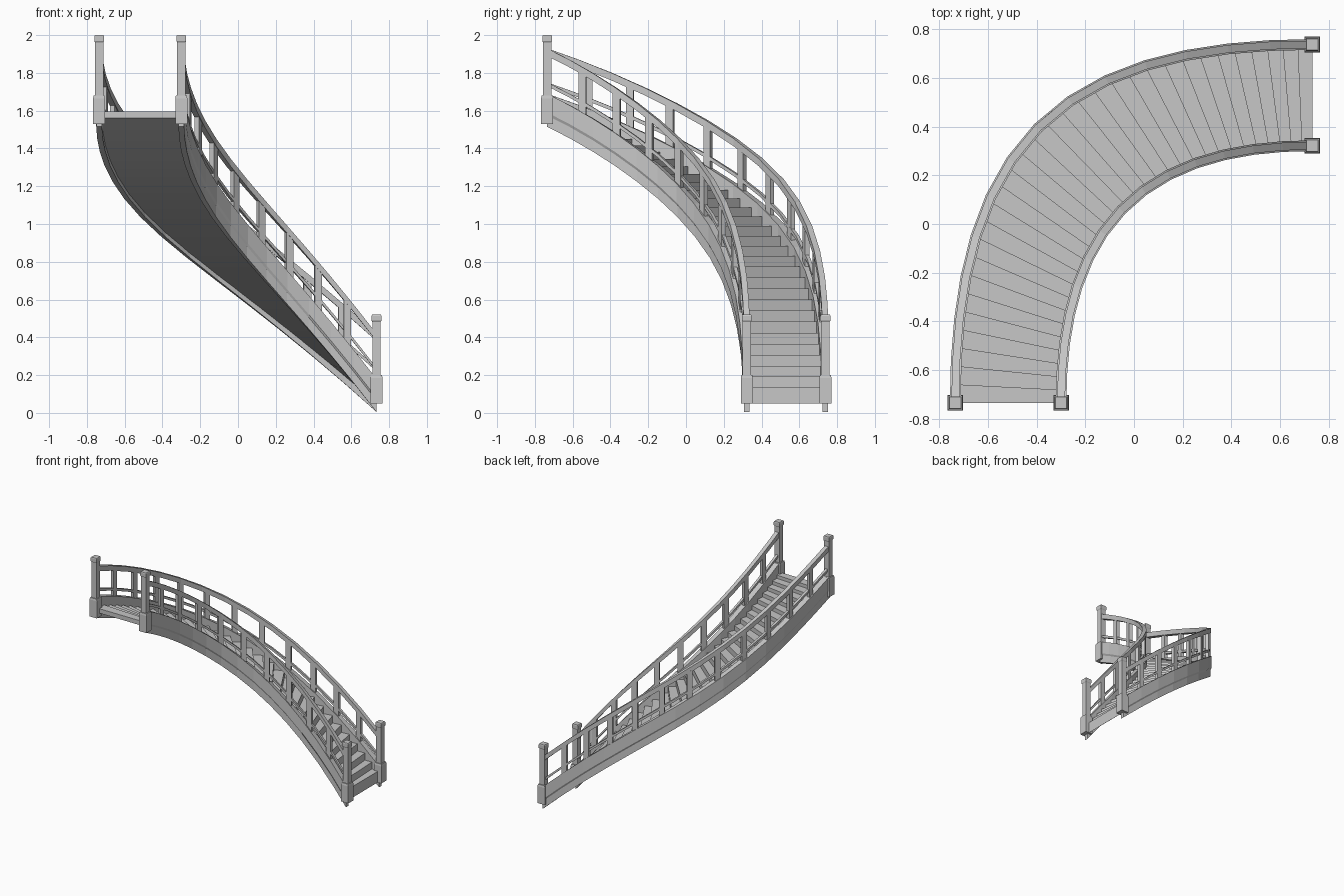
import bpy
import bmesh
import math
from mathutils import Vector

if "Cube" in bpy.data.objects:
    bpy.data.objects.remove(bpy.data.objects["Cube"])

GREY = (0.57, 0.57, 0.57, 1)
grey = bpy.data.materials.new("plain grey")
grey.use_nodes = True
grey.diffuse_color = GREY
grey.node_tree.nodes["Principled BSDF"].inputs["Base Color"].default_value = GREY

STEPS = 32
SEGMENTS = 14


class Side:
    """Plan curve of one side of the stair, run from bottom to top by arc length."""

    def __init__(self, start, end, handle):
        a, d = Vector(start), Vector(end)
        b, c = a - Vector((handle, 0)), d + Vector((0, handle))
        self.pts = []
        for i in range(201):
            t = i / 200
            w = 1 - t
            self.pts.append(a * w**3 + b * 3 * w * w * t + c * 3 * w * t * t + d * t**3)
        self.dist = [0]
        for p, q in zip(self.pts, self.pts[1:]):
            self.dist.append(self.dist[-1] + (q - p).length)

    def at(self, s):
        goal = min(max(s, 0), 1) * self.dist[-1]
        i = 0
        while i < 199 and self.dist[i + 1] < goal:
            i += 1
        f = (goal - self.dist[i]) / (self.dist[i + 1] - self.dist[i])
        return self.pts[i].lerp(self.pts[i + 1], f)

    def normal(self, s):
        d = (self.at(s + 0.01) - self.at(s - 0.01)).normalized()
        return Vector((-d.y, d.x))


def climb(s):
    """Height of the stringer's lower edge."""
    return 0.005 + 2.2 * s - 0.69 * s * s


def step_place(u):
    """Steps stand closer together near the bottom."""
    return u - 0.25 * u * (1 - u) ** 3


def underside(s):
    return climb(s) + 0.045 - 0.09 * s * (1 - s)


def finish(bm, name):
    bmesh.ops.recalc_face_normals(bm, faces=bm.faces)
    mesh = bpy.data.meshes.new(name)
    bm.to_mesh(mesh)
    bm.free()
    mesh.materials.append(grey)
    obj = bpy.data.objects.new(name, mesh)
    bpy.context.collection.objects.link(obj)


def skin(bm, rings):
    """Join rings of points into a closed tube."""
    loops = [[bm.verts.new(p) for p in ring] for ring in rings]
    n = len(loops[0])
    for a, b in zip(loops, loops[1:]):
        for i in range(n):
            j = (i + 1) % n
            bm.faces.new((a[i], a[j], b[j], b[i]))
    bm.faces.new(loops[0])
    bm.faces.new(loops[-1])


def sweep(bm, side, profile, s0=0, s1=1, count=SEGMENTS):
    rings = []
    for k in range(count + 1):
        s = s0 + (s1 - s0) * k / count
        p, n, z = side.at(s), side.normal(s), climb(s)
        rings.append([(p.x + n.x * d, p.y + n.y * d, z + h) for d, h in profile])
    skin(bm, rings)


def box(half, low, high):
    return [(-half, low), (half, low), (half, high), (-half, high)]


def post(name, centre, base):
    """Square newel post with a plinth and cap."""
    outline = [(0.032, 0), (0.032, 0.135), (0.029, 0.15), (0.022, 0.15), (0.022, 0.432),
               (0.026, 0.438), (0.026, 0.464), (0.023, 0.47)]
    corners = [(-1, -1), (1, -1), (1, 1), (-1, 1)]
    bm = bmesh.new()
    skin(bm, [[(centre.x + r * x, centre.y + r * y, base + z) for x, y in corners]
              for r, z in outline])
    finish(bm, name)


outer = Side((0.733, 0.738), (-0.735, -0.735), 1.05)
inner = Side((0.733, 0.322), (-0.3, -0.735), 0.71)

# Stringer, handrail, mid rail, balusters and posts of each side
stringer = [(-0.015, 0), (0.015, 0), (0.015, 0.06), (0.022, 0.075),
            (0.022, 0.175), (-0.022, 0.175), (-0.022, 0.075), (-0.015, 0.06)]
for label, side, windows in (("outer", outer, 12), ("inner", inner, 10)):
    for part, profile in (("stringer", stringer),
                          ("handrail", box(0.016, 0.375, 0.415)),
                          ("mid_rail", box(0.01, 0.215, 0.235))):
        bm = bmesh.new()
        sweep(bm, side, profile)
        finish(bm, label + "_" + part)

    bm = bmesh.new()
    half = 0.02 / side.dist[-1]
    for k in range(1, windows):
        u = k / windows
        s = u - 0.03 * math.sin(math.pi * u)
        sweep(bm, side, box(0.013, 0.17, 0.385), s - half, s + half, 1)
    finish(bm, label + "_balusters")

    post(label + "_bottom_post", side.at(0), 0.05)
    post(label + "_top_post", side.at(1), 1.53)

# Steps, each a wedge with a level tread and a sloping underside
bm = bmesh.new()
for k in range(STEPS):
    s0, s1 = step_place(k / STEPS), step_place((k + 1) / STEPS)
    top = climb(s1) + 0.08
    rings = []
    for side in (inner, outer):
        p, q = side.at(s0), side.at(s1)
        rings.append([(p.x, p.y, underside(s0)), (q.x, q.y, underside(s1)),
                      (q.x, q.y, top), (p.x, p.y, top)])
    skin(bm, rings)
finish(bm, "steps")
